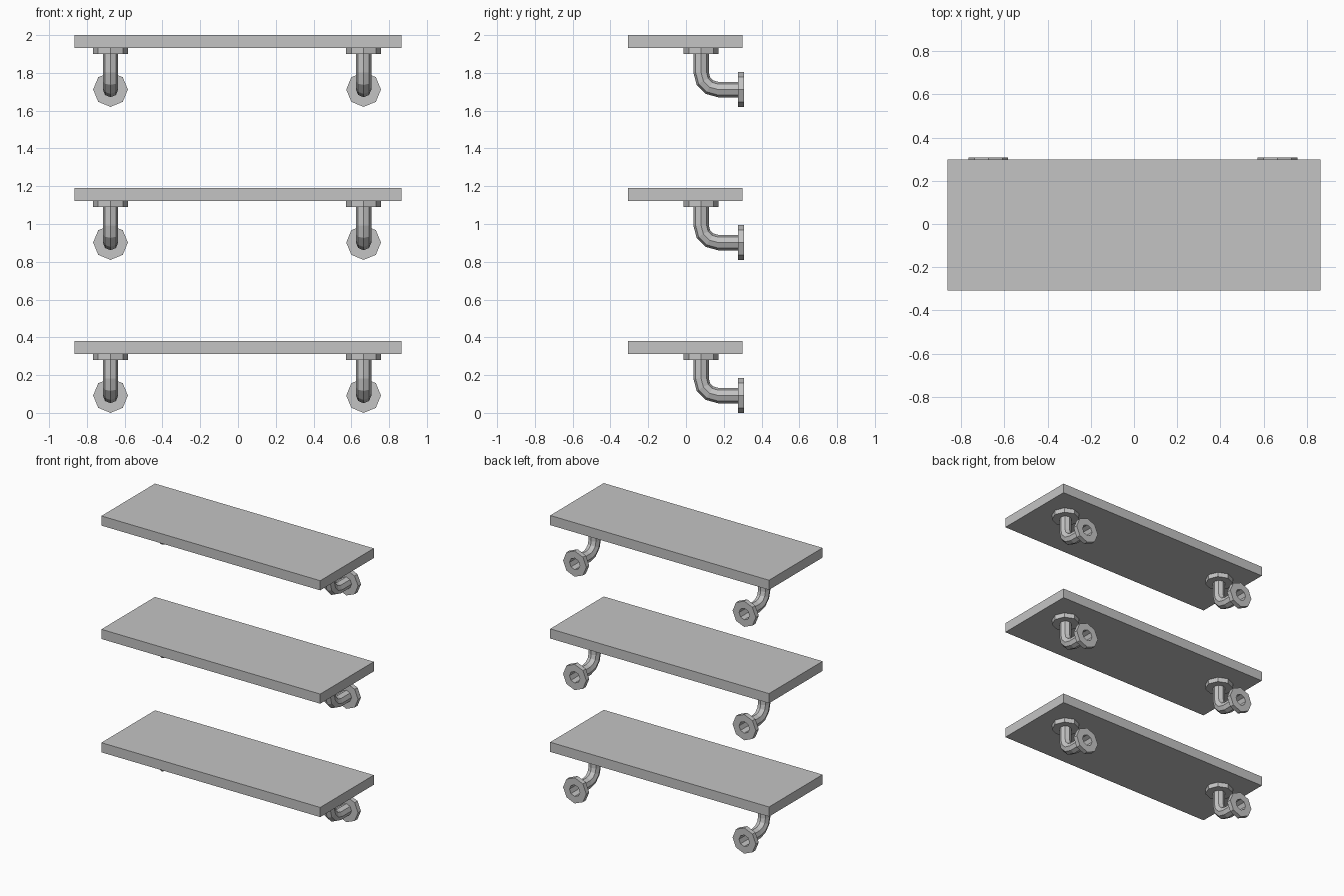
import bpy
import bmesh
from math import sin, cos, tau, pi
from mathutils import Vector

cube = bpy.data.objects.get("Cube")
if cube:
    bpy.data.objects.remove(cube)

grey = bpy.data.materials.new("plain_grey")
grey.use_nodes = True
COLOUR = (0.55, 0.55, 0.55, 1)
grey.diffuse_color = COLOUR
grey.node_tree.nodes["Principled BSDF"].inputs["Base Color"].default_value = COLOUR

SIDES = 8
PIPE_R, FLANGE_R, FLANGE_T = 0.041, 0.092, 0.033
BEND_R, BEND_STEPS = 0.09, 3
PIPE_Y, PIPE_Z = 0.08, 0.092      # centre lines of the upright and level runs
BACK_Y, BOARD_Z = 0.307, 0.312    # wall plane and underside of the lowest board
SPACING = 0.81


def finish(bm, name):
    mesh = bpy.data.meshes.new(name)
    bm.to_mesh(mesh)
    bm.free()
    mesh.materials.append(grey)
    obj = bpy.data.objects.new(name, mesh)
    bpy.context.collection.objects.link(obj)
    return obj


def loft(name, rings, offset):
    """Join octagonal rings given as (centre, tilt angle, radius)."""
    bm = bmesh.new()
    loops = []
    for centre, tilt, radius in rings:
        u, v = Vector((1, 0, 0)), Vector((0, cos(tilt), sin(tilt)))
        loops.append([bm.verts.new(offset + centre + radius *
                                   (u * cos(tau * k / SIDES) + v * sin(tau * k / SIDES)))
                      for k in range(SIDES)])
    for a, b in zip(loops, loops[1:]):
        for k in range(SIDES):
            n = (k + 1) % SIDES
            bm.faces.new((a[k], b[k], b[n], a[n]))
    return finish(bm, name)


def flange(name, start, tilt, offset):
    """Octagonal collar, open in the middle where the pipe passes."""
    end = start + FLANGE_T * Vector((0, sin(tilt), -cos(tilt)))
    loft(name, [(start, tilt, PIPE_R), (start, tilt, FLANGE_R),
                (end, tilt, FLANGE_R), (end, tilt, PIPE_R)], offset)


def board(name, z):
    bm = bmesh.new()
    bmesh.ops.create_cube(bm, size=1)
    bmesh.ops.scale(bm, vec=(1.73, 0.605, 0.069), verts=bm.verts)
    bmesh.ops.translate(bm, vec=(0, -0.0045, z + 0.0345), verts=bm.verts)
    finish(bm, name)


for level, label in enumerate(("lower", "middle", "upper")):
    z = level * SPACING
    board(label + "_board", BOARD_Z + z)
    for side, x in (("right", -0.675), ("left", 0.665)):
        at = Vector((x, 0, z))
        prefix = f"{label}_{side}_"
        # Bent pipe: upright run, elbow, level run to the wall
        path = [(Vector((0, PIPE_Y, BOARD_Z)), 0, PIPE_R)]
        for i in range(BEND_STEPS + 1):
            a = pi / 2 * i / BEND_STEPS
            path.append((Vector((0, PIPE_Y + BEND_R * (1 - cos(a)),
                                 PIPE_Z + BEND_R * (1 - sin(a)))), a, PIPE_R))
        path.append((Vector((0, BACK_Y, PIPE_Z)), pi / 2, PIPE_R))
        loft(prefix + "pipe", path, at)
        # Collars under the board and at the wall
        flange(prefix + "board_flange", Vector((0, PIPE_Y, BOARD_Z)), 0, at)
        flange(prefix + "wall_flange", Vector((0, BACK_Y - FLANGE_T, PIPE_Z)), pi / 2, at)
